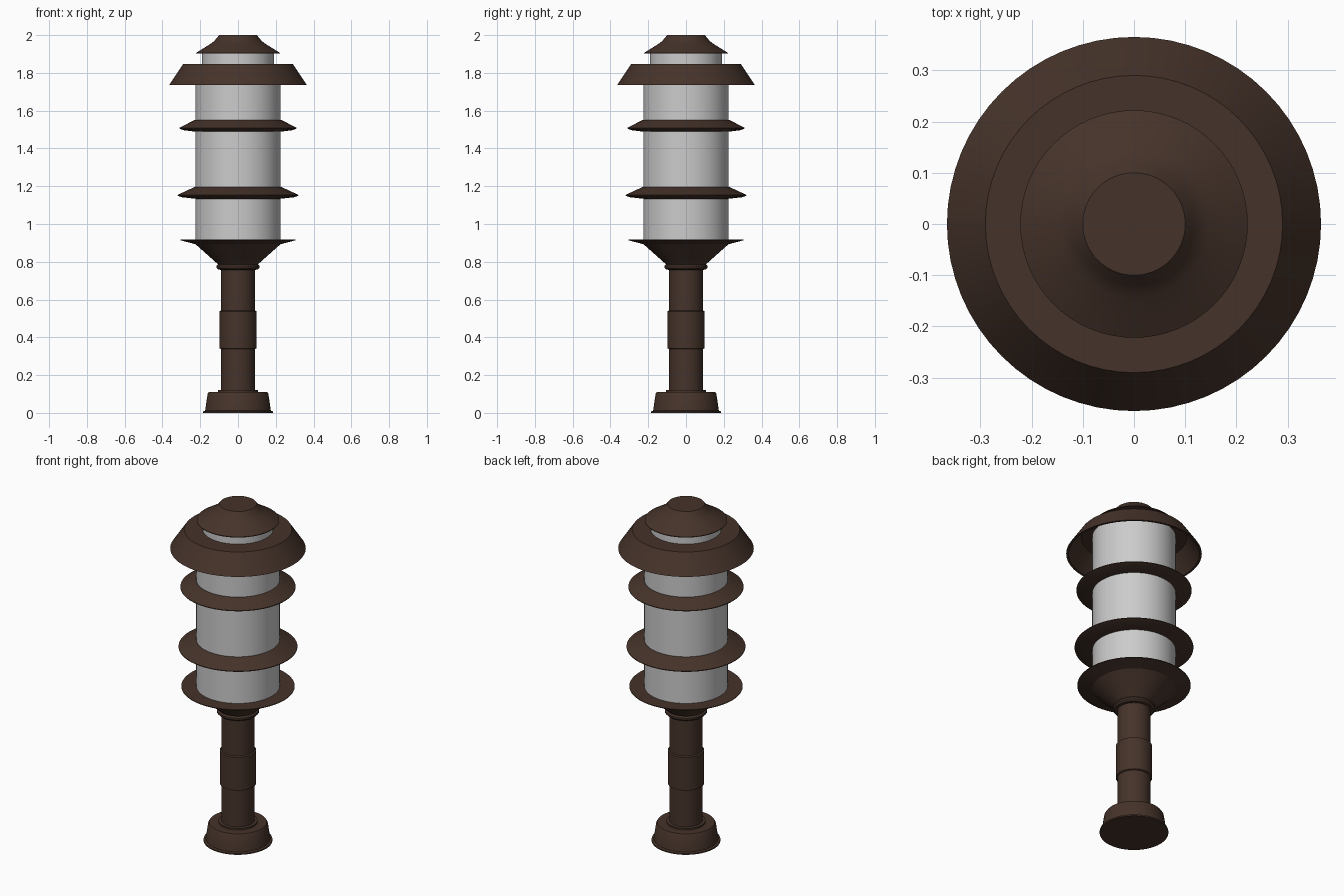
import bpy, bmesh, math

if "Cube" in bpy.data.objects:
    bpy.data.objects.remove(bpy.data.objects["Cube"])

SEG = 64
bronze = bpy.data.materials.new("bronze")
bronze.diffuse_color = (0.06, 0.033, 0.023, 1)
bronze.use_nodes = True
bronze.node_tree.nodes["Principled BSDF"].inputs["Base Color"].default_value = bronze.diffuse_color


def lathe(name, profile, mat=bronze, closed=False):
    """Revolve (radius, z) points; open profiles get capped ends, closed ones form a ring."""
    bm = bmesh.new()
    rings = []
    for r, z in profile:
        rings.append([bm.verts.new((r * math.cos(2 * math.pi * i / SEG),
                                    r * math.sin(2 * math.pi * i / SEG), z))
                      for i in range(SEG)])
    pairs = list(zip(rings, rings[1:]))
    if closed:
        pairs.append((rings[-1], rings[0]))
    else:
        bm.faces.new(rings[0][::-1])
        bm.faces.new(rings[-1])
    for a, b in pairs:
        for i in range(SEG):
            j = (i + 1) % SEG
            bm.faces.new((a[i], a[j], b[j], b[i]))
    bmesh.ops.recalc_face_normals(bm, faces=bm.faces)
    mesh = bpy.data.meshes.new(name)
    bm.to_mesh(mesh)
    bm.free()
    mesh.shade_smooth()
    mesh.set_sharp_from_angle(angle=math.radians(25))
    if mat:
        mesh.materials.append(mat)
    obj = bpy.data.objects.new(name, mesh)
    bpy.context.collection.objects.link(obj)
    return obj


# Foot and post
lathe("base", [(0.185, 0), (0.185, 0.008), (0.174, 0.012), (0.161, 0.10),
               (0.155, 0.11), (0.105, 0.11), (0.105, 0.12), (0.09, 0.122)])
lathe("post", [(0.09, 0.10), (0.09, 0.78)])
lathe("post_sleeve", [(0.09, 0.338), (0.098, 0.342), (0.098, 0.538), (0.09, 0.542)])
lathe("collar", [(0.09, 0.757), (0.105, 0.759), (0.114, 0.768), (0.114, 0.778),
                 (0.105, 0.787), (0.09, 0.789)])

# Flared cup holding the diffuser
lathe("cup", [(0.105, 0.785), (0.115, 0.795), (0.225, 0.893), (0.305, 0.914), (0.305, 0.918)])

# Light diffuser and its narrower neck above the hood
lathe("diffuser", [(0.225, 0.91), (0.225, 1.84)], None)
lathe("diffuser_neck", [(0.19, 1.83), (0.19, 1.91)], None)

# Louvre rings
for name, r, z in (("lower_louvre", 0.32, 1.15), ("upper_louvre", 0.31, 1.505)):
    lathe(name, [(0.22, z - 0.017), (r - 0.02, z - 0.008), (r, z), (r, z + 0.004),
                 (0.232, z + 0.045), (0.22, z + 0.045)], closed=True)

# Hollow hood
lathe("hood", [(0.365, 1.735), (0.29, 1.848), (0.18, 1.848), (0.18, 1.838),
               (0.284, 1.838), (0.353, 1.735)], closed=True)

# Top cap
lathe("cap", [(0.222, 1.902), (0.222, 1.906), (0.18, 1.932), (0.145, 1.954),
              (0.13, 1.965), (0.118, 1.978), (0.10, 2.0)])
